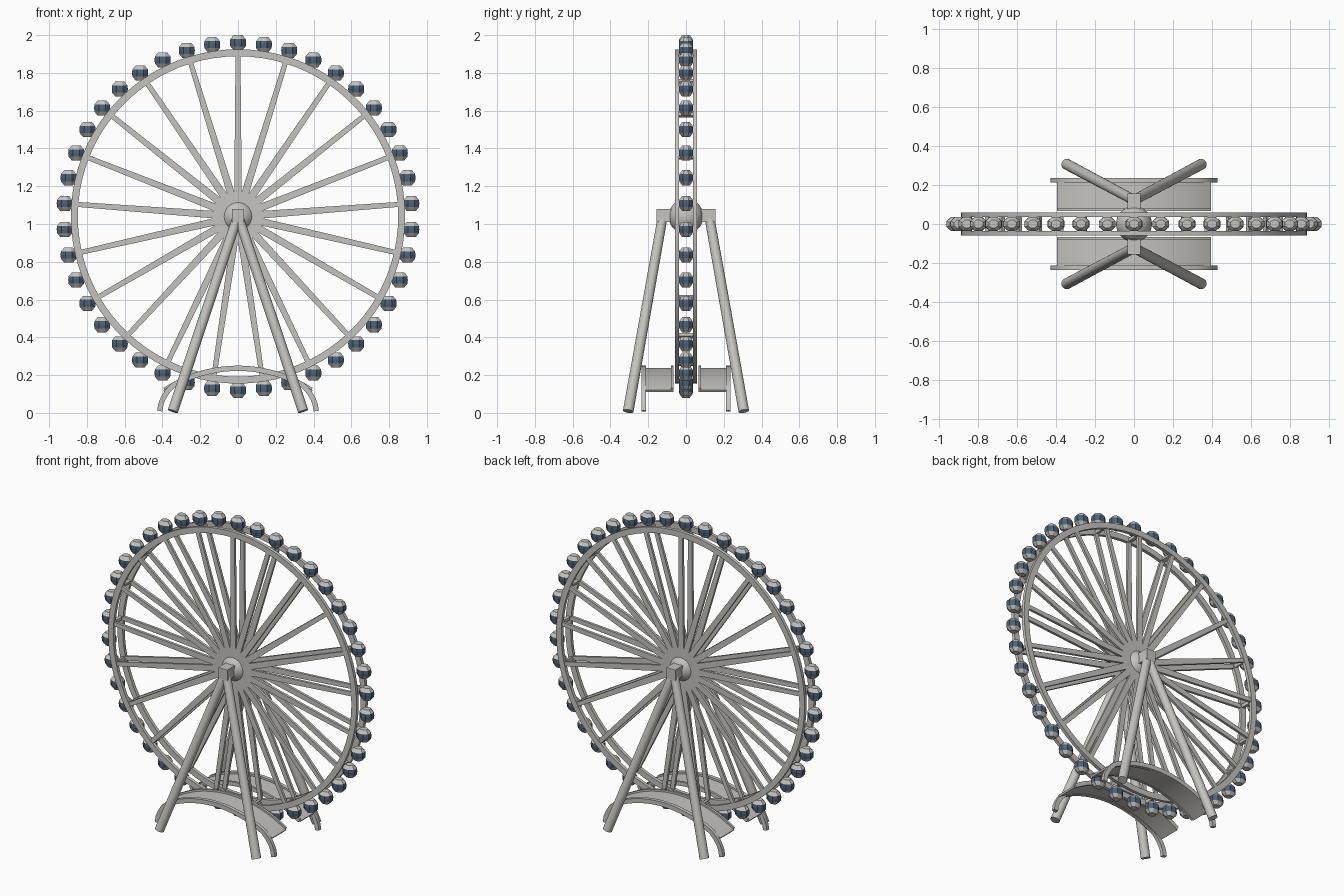
import bpy, bmesh, math
from mathutils import Vector, Matrix

cube = bpy.data.objects.get("Cube")
if cube:
    bpy.data.objects.remove(cube)

HUB_Z = 1.04
SPOKES, CABINS = 21, 42


def material(name, rgb):
    m = bpy.data.materials.new(name)
    m.use_nodes = True
    m.diffuse_color = (*rgb, 1)
    m.node_tree.nodes["Principled BSDF"].inputs["Base Color"].default_value = (*rgb, 1)
    return m


grey = material("warm_grey_steel", (0.56, 0.55, 0.52))
blue = material("blue_glass", (0.075, 0.125, 0.19))


def finish(name, bm, mats=(grey,), smooth=False):
    bmesh.ops.recalc_face_normals(bm, faces=bm.faces)
    me = bpy.data.meshes.new(name)
    bm.to_mesh(me)
    bm.free()
    ob = bpy.data.objects.new(name, me)
    bpy.context.collection.objects.link(ob)
    for m in mats:
        me.materials.append(m)
    if smooth:
        bpy.ops.object.select_all(action='DESELECT')
        ob.select_set(True)
        bpy.context.view_layer.objects.active = ob
        bpy.ops.object.shade_smooth_by_angle(angle=math.radians(35))
    return ob


def prism(bm, outline, y0, y1):
    """Extrude an outline of (x, z) points from y0 to y1."""
    a = [bm.verts.new((x, y0, z)) for x, z in outline]
    b = [bm.verts.new((x, y1, z)) for x, z in outline]
    n = len(a)
    for i in range(n):
        j = (i + 1) % n
        bm.faces.new((a[i], a[j], b[j], b[i]))
    bm.faces.new(a)
    bm.faces.new(b[::-1])
    return a + b


def box(bm, lo, hi):
    return prism(bm, [(lo[0], lo[2]), (hi[0], lo[2]), (hi[0], hi[2]), (lo[0], hi[2])], lo[1], hi[1])


def spin(bm, verts, angle):
    bmesh.ops.rotate(bm, verts=verts, cent=(0, 0, HUB_Z), matrix=Matrix.Rotation(angle, 3, 'Y'))


def band(bm, path, depth, y0, y1):
    """Curved strip following a path, with its thickness below the path."""
    pts = [Vector(p) for p in path]
    rings = []
    for i, p in enumerate(pts):
        t = (pts[min(i + 1, len(pts) - 1)] - pts[max(i - 1, 0)]).normalized()
        q = p + Vector((t.y, -t.x)) * depth
        rings.append([bm.verts.new(c) for c in
                      ((p.x, y0, p.y), (p.x, y1, p.y), (q.x, y1, q.y), (q.x, y0, q.y))])
    for r, s in zip(rings, rings[1:]):
        for k in range(4):
            bm.faces.new((r[k], r[(k + 1) % 4], s[(k + 1) % 4], s[k]))
    bm.faces.new(rings[0])
    bm.faces.new(rings[-1][::-1])


# Arch curve: a shallow arc, optionally continued by feet to the ground
def arch(half, top, feet=False):
    radius = 0.72
    pts = []
    for i in range(25):
        x = half * (i / 12 - 1)
        pts.append((x, top - radius + math.sqrt(radius ** 2 - x ** 2)))
    if feet:
        foot = [(0.428, 0.012), (0.422, 0.05), (0.408, 0.085), (0.385, 0.122)]
        pts = [(-x, z) for x, z in foot] + pts + foot[::-1]
    return pts


for side, label in ((-1, "front"), (1, "back")):
    # Wheel rim
    bm = bmesh.new()
    steps = 84
    rings = []
    for i in range(steps):
        a = math.tau * i / steps
        rings.append([bm.verts.new((r * math.sin(a), side * y, HUB_Z + r * math.cos(a)))
                      for r, y in ((0.885, 0.037), (0.885, 0.058), (0.848, 0.058), (0.848, 0.037))])
    for i in range(steps):
        r, s = rings[i], rings[(i + 1) % steps]
        for k in range(4):
            bm.faces.new((r[k], r[(k + 1) % 4], s[(k + 1) % 4], s[k]))
    finish(label + "_rim", bm, smooth=True)

    # Tapered spokes
    bm = bmesh.new()
    for i in range(SPOKES):
        vs = prism(bm, [(-0.021, HUB_Z), (0.021, HUB_Z), (0.013, HUB_Z + 0.86), (-0.013, HUB_Z + 0.86)],
                   side * 0.039, side * 0.055)
        spin(bm, vs, math.tau * i / SPOKES)
    finish(label + "_spokes", bm)

    # Bearing block at the axle end
    bm = bmesh.new()
    box(bm, (-0.032, side * 0.07, 1.01), (0.032, side * 0.155, 1.08))
    finish(label + "_axle_block", bm)

    # Slanted support legs
    for s, hand in ((-1, "right"), (1, "left")):
        top = Vector((s * 0.005, side * 0.125, 1.03))
        low = Vector((s * 0.345, side * 0.306, 0.009))
        d = top - low
        bm = bmesh.new()
        bmesh.ops.create_cone(bm, cap_ends=True, segments=24, radius1=0.028, radius2=0.026,
                              depth=d.length,
                              matrix=Matrix.Translation((top + low) / 2)
                              @ d.to_track_quat('Z', 'Y').to_matrix().to_4x4())
        finish(f"{label}_{hand}_leg", bm, smooth=True)

    # Boarding platform: curved deck, inner edge and outer edge with feet
    bm = bmesh.new()
    band(bm, arch(0.395, 0.238), 0.012, side * 0.075, side * 0.215)
    finish(label + "_platform_deck", bm, smooth=True)
    bm = bmesh.new()
    band(bm, arch(0.395, 0.25), 0.026, side * 0.066, side * 0.08)
    finish(label + "_platform_inner_edge", bm, smooth=True)
    bm = bmesh.new()
    band(bm, arch(0.35, 0.25, feet=True), 0.028, side * 0.212, side * 0.235)
    finish(label + "_platform_outer_edge", bm, smooth=True)

# Hub ball
bm = bmesh.new()
bmesh.ops.create_uvsphere(bm, u_segments=32, v_segments=18, radius=0.092,
                          matrix=Matrix.Translation((0, 0, HUB_Z)))
finish("hub", bm, smooth=True)

# Cross bars tying the two rims together
bm = bmesh.new()
for i in range(SPOKES):
    vs = box(bm, (-0.011, -0.04, HUB_Z + 0.853), (0.011, 0.04, HUB_Z + 0.873))
    spin(bm, vs, math.tau * i / SPOKES)
finish("rim_cross_bars", bm)

# Upright eight-sided cabins with a glass band
bm = bmesh.new()
levels = [(-0.04, 0.55), (-0.019, 0.96), (0.0, 1.0), (0.019, 0.96), (0.04, 0.55)]
for i in range(CABINS):
    a = math.tau * i / CABINS
    cx, cz = 0.92 * math.sin(a), HUB_Z + 0.92 * math.cos(a)
    rings = []
    for z, k in levels:
        ring = []
        for j in range(8):
            t = math.tau * (j + 0.5) / 8
            ring.append(bm.verts.new((cx + 0.046 * k * math.cos(t), 0.04 * k * math.sin(t), cz + z)))
        rings.append(ring)
    for n, (r, s) in enumerate(zip(rings, rings[1:])):
        for j in range(8):
            f = bm.faces.new((r[j], r[(j + 1) % 8], s[(j + 1) % 8], s[j]))
            f.material_index = 1 if n in (1, 2) else 0
    bm.faces.new(rings[0][::-1])
    bm.faces.new(rings[-1])
finish("cabins", bm, (grey, blue))
